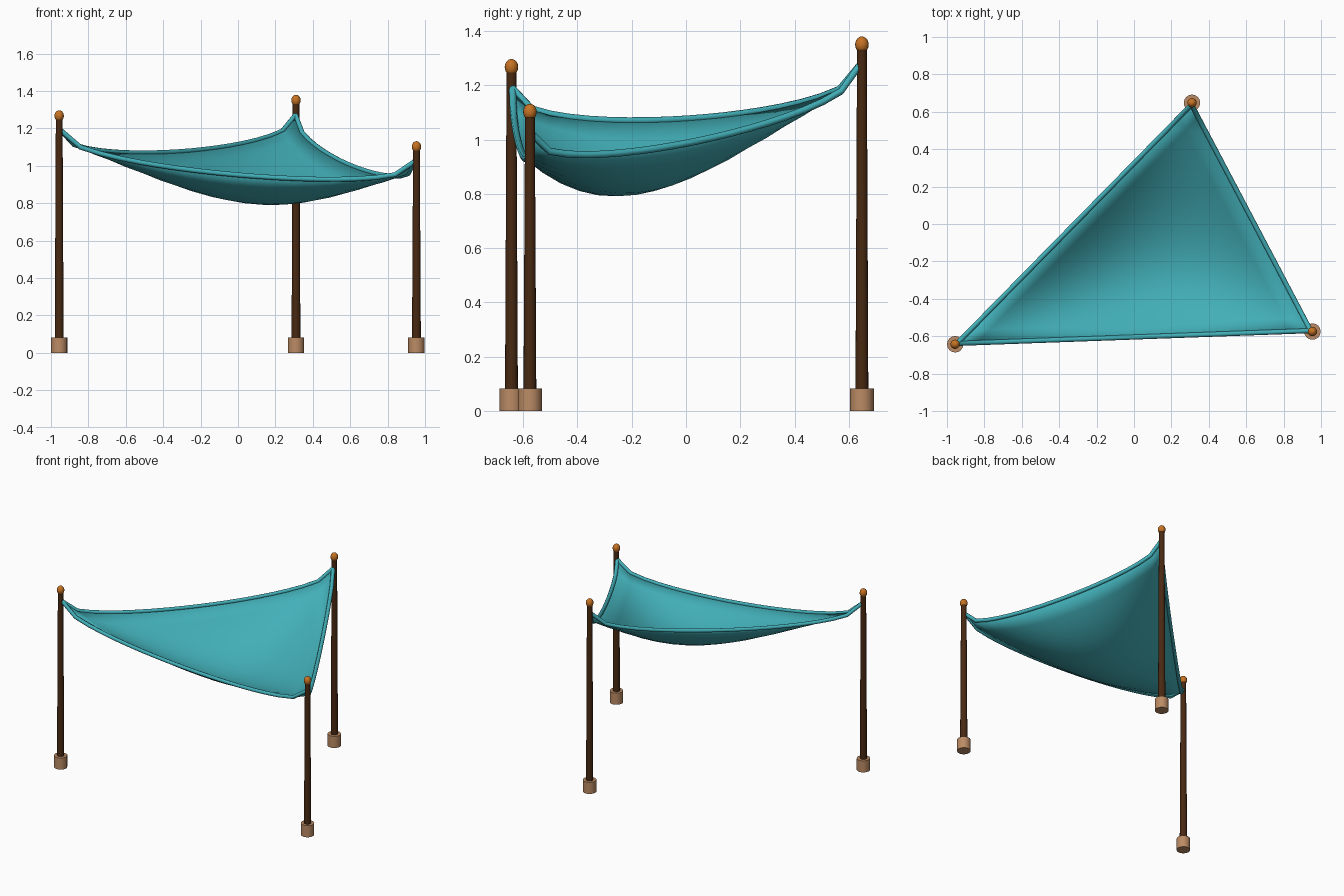
import bpy, bmesh, math
from mathutils import Vector

cube = bpy.data.objects.get("Cube")
if cube:
    bpy.data.objects.remove(cube, do_unlink=True)


def material(name, rgb):
    m = bpy.data.materials.new(name)
    m.use_nodes = True
    m.diffuse_color = (*rgb, 1)
    m.node_tree.nodes["Principled BSDF"].inputs["Base Color"].default_value = (*rgb, 1)
    return m


TEAL = material("teal fabric", (0.055, 0.43, 0.48))
WOOD = material("dark wood", (0.065, 0.022, 0.006))
STONE = material("tan footing", (0.50, 0.26, 0.13))
AMBER = material("amber finial", (0.56, 0.17, 0.017))

# Post positions with the height of each finial centre
POSTS = {
    "right": Vector((-0.956, -0.643, 1.267)),
    "left": Vector((0.954, -0.575, 1.102)),
    "back": Vector((0.31, 0.648, 1.35)),
}
DROP = 0.078      # sail corner below finial
EDGE_SAG = 0.155
BELLY = 0.185
STEPS = 18


def finish(obj, name, mat):
    obj.name = name
    obj.data.materials.clear()
    obj.data.materials.append(mat)
    bpy.ops.object.select_all(action="DESELECT")
    obj.select_set(True)
    bpy.context.view_layer.objects.active = obj
    bpy.ops.object.shade_smooth_by_angle(angle=math.radians(40))


def tapered(name, p, r1, r2, z0, z1, mat):
    bpy.ops.mesh.primitive_cone_add(vertices=16, radius1=r1, radius2=r2, depth=z1 - z0,
                                    location=(p.x, p.y, (z0 + z1) / 2))
    finish(bpy.context.object, name, mat)


# Footings, posts and finials
for side, p in POSTS.items():
    tapered(side + "_footing", p, 0.044, 0.044, 0, 0.083, STONE)
    tapered(side + "_post", p, 0.024, 0.018, 0.002, p.z - 0.01, WOOD)
    bpy.ops.mesh.primitive_uv_sphere_add(segments=16, ring_count=10, radius=0.025, location=p)
    finial = bpy.context.object
    finial.scale.z = 1.2
    finish(finial, side + "_finial", AMBER)

# Sail corners, pulled slightly towards the middle
mid = sum(POSTS.values(), Vector()) / 3
corners = []
for p in POSTS.values():
    pull = (mid - p).to_2d().normalized() * 0.01
    corners.append(Vector((p.x + pull.x, p.y + pull.y, p.z - DROP)))


def sail_point(u, v, w):
    """Point of the hanging cloth from its barycentric weights."""
    p = corners[0] * u + corners[1] * v + corners[2] * w
    spread = max(u * v + v * w + w * u, 0)
    p.z -= EDGE_SAG * (4 * spread) ** 0.42 + BELLY * 27 * u * v * w
    return p


# Sagging cloth on a triangular grid
bm = bmesh.new()
grid = {}
for i in range(STEPS + 1):
    for j in range(STEPS + 1 - i):
        k = STEPS - i - j
        grid[i, j] = bm.verts.new(sail_point(i / STEPS, j / STEPS, k / STEPS))
for i in range(STEPS):
    for j in range(STEPS - i):
        bm.faces.new((grid[i, j], grid[i + 1, j], grid[i, j + 1]))
        if i + j < STEPS - 1:
            bm.faces.new((grid[i + 1, j], grid[i + 1, j + 1], grid[i, j + 1]))
mesh = bpy.data.meshes.new("sail")
bm.to_mesh(mesh)
bm.free()
sail = bpy.data.objects.new("sail", mesh)
bpy.context.collection.objects.link(sail)
finish(sail, "sail", TEAL)
solid = sail.modifiers.new("thickness", "SOLIDIFY")
solid.thickness = 0.005
solid.offset = 0

# Rolled hems along the three edges
for n, name in enumerate(("front_hem", "left_hem", "right_hem")):
    curve = bpy.data.curves.new(name, "CURVE")
    curve.dimensions = "3D"
    curve.bevel_depth = 0.013
    curve.bevel_resolution = 2
    curve.use_fill_caps = True
    spline = curve.splines.new("POLY")
    spline.points.add(STEPS)
    for s, point in enumerate(spline.points):
        weights = [0, 0, 0]
        weights[n] = 1 - s / STEPS
        weights[(n + 1) % 3] = s / STEPS
        point.co = (*sail_point(*weights), 1)
    curve.materials.append(TEAL)
    hem = bpy.data.objects.new(name, curve)
    bpy.context.collection.objects.link(hem)
